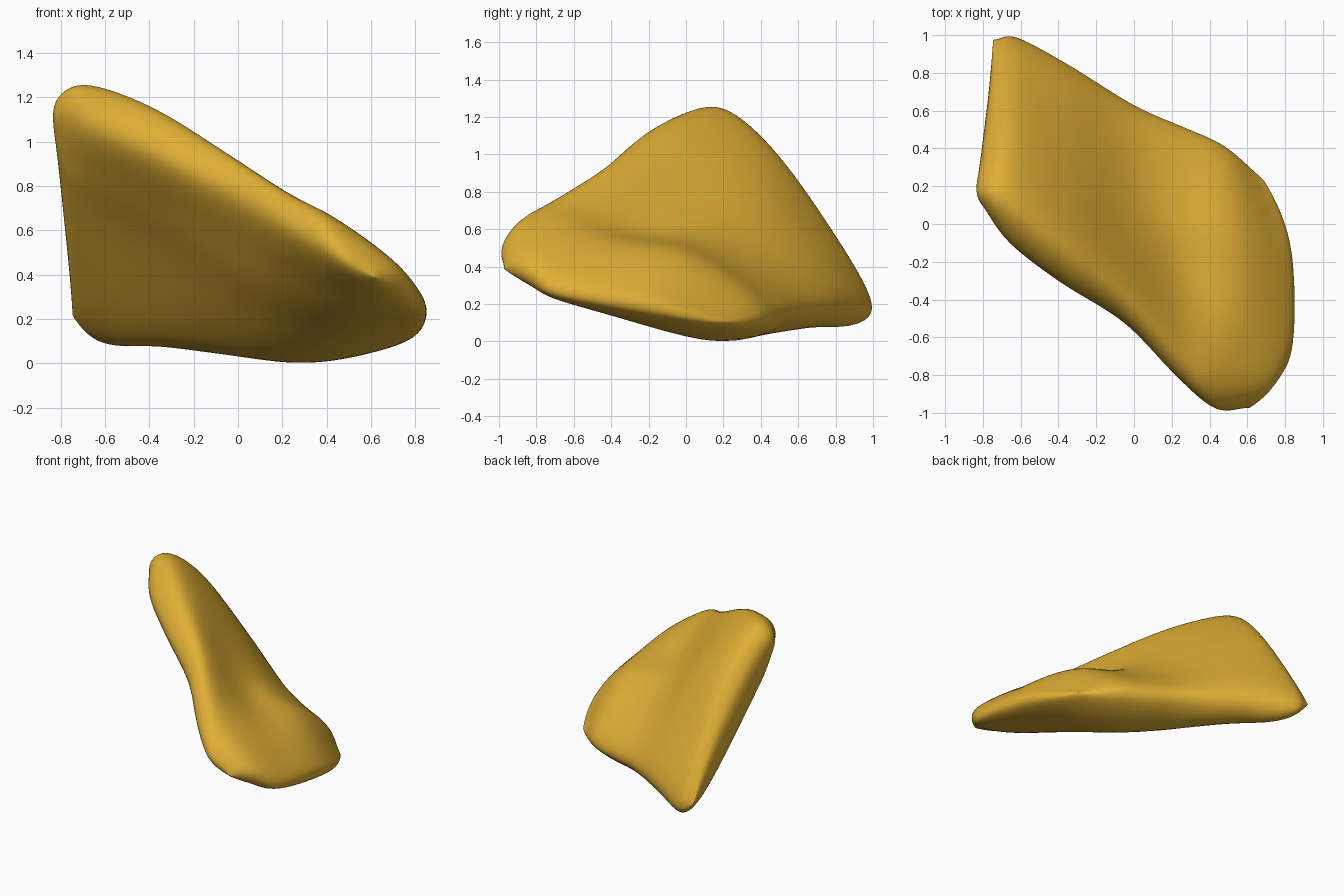
import bpy
import bmesh
from mathutils import Vector

STEPS = 10    # spline samples between neighbouring control points
REACH = 0.25  # how far the rounded ends continue past the last section


def remove_default_cube():
    cube = bpy.data.objects.get("Cube")
    if cube:
        bpy.data.objects.remove(cube, do_unlink=True)


def make_material(name, colour):
    material = bpy.data.materials.new(name)
    material.use_nodes = True
    material.diffuse_color = colour
    material.node_tree.nodes["Principled BSDF"].inputs["Base Color"].default_value = colour
    return material


def spline_point(before, start, end, after, t):
    """Catmull-Rom interpolation between start and end."""
    return 0.5 * (2 * start + (end - before) * t
                  + (2 * before - 5 * start + 4 * end - after) * t ** 2
                  + (3 * start - before - 3 * end + after) * t ** 3)


def closed_spline(points):
    count = len(points)
    return [spline_point(points[i - 1], points[i], points[(i + 1) % count],
                         points[(i + 2) % count], step / STEPS)
            for i in range(count) for step in range(STEPS)]


def open_spline(points):
    """The first and last points only steer the end tangents."""
    result = [spline_point(*points[i:i + 4], step / STEPS)
              for i in range(len(points) - 3) for step in range(STEPS)]
    return result + [points[-2]]


def rail(*points):
    return [Vector(point) for point in points]


# Rails run along the body from its low-x edge to its high-x edge
front_edge = rail((-.79, .08, 1.1), (-.66, -.11, 1.07), (-.38, -.325, .95), (-.05, -.53, .77),
                  (.22, -.81, .61), (.43, -.985, .49), (.57, -.98, .41))
ridge = rail((-.815, .17, 1.2), (-.68, .12, 1.265), (-.38, -.12, 1.16), (-.05, -.37, .955),
             (.22, -.63, .78), (.42, -.82, .67), (.69, -.86, .47))
upper_front = rail((-.785, .35, 1.09), (-.63, .4, 1.09), (-.33, .2, .97), (0, -.1, .76),
                   (.25, -.25, .59), (.54, -.42, .53), (.78, -.55, .36))
upper_back = rail((-.74, .68, .7), (-.61, .69, .72), (-.33, .52, .69), (0, .28, .55),
                  (.25, .1, .51), (.54, .02, .45), (.78, -.12, .27))
back_edge = rail((-.72, .99, .2), (-.62, 1, .19), (-.35, .86, .21), (0, .645, .18),
                 (.27, .53, .15), (.48, .43, .13), (.64, .28, .11))
under_back = rail((-.73, .76, .28), (-.6, .76, .115), (-.33, .55, .08), (0, .3, .025),
                  (.25, .17, -.005), (.48, .08, .015), (.75, 0, .09))
under_front = rail((-.775, .29, .78), (-.64, .27, .64), (-.36, .1, .51), (-.02, -.13, .33),
                   (.24, -.3, .22), (.5, -.5, .18), (.78, -.64, .21))
# Keep the lower front lip full between its two neighbouring rails
under_lip = [(a + b) / 2 + Vector((0, -.01, -.02))
             for a, b in zip(front_edge, under_front)]

rails = [front_edge, ridge, upper_front, upper_back,
         back_edge, under_back, under_front, under_lip]


def rounded_rail(index):
    """Wrap a rail round both ends on to the rail on the opposite side."""
    own, other = rails[index], rails[-index % len(rails)]
    middle = [(a + b) / 2 for a, b in zip(own, other)]
    low_end = middle[0] + (middle[0] - middle[1]) * REACH
    high_end = middle[-1] + (middle[-1] - middle[-2]) * REACH
    return open_spline([other[0], low_end] + own + [high_end, other[-1]])


def build_body(material):
    long_curves = [rounded_rail(i) for i in range(len(rails))]
    rings = [closed_spline(list(section)) for section in zip(*long_curves)]
    bm = bmesh.new()
    grid = [[bm.verts.new(point) for point in ring] for ring in rings]
    count = len(rings[0])
    for first, second in zip(grid, grid[1:]):
        for i in range(count):
            j = (i + 1) % count
            bm.faces.new((first[i], first[j], second[j], second[i]))
    # Zip up the two collapsed ends
    for ring in (grid[0], grid[-1]):
        pairs = {ring[-i % count]: ring[i] for i in range(1, count // 2)}
        bmesh.ops.weld_verts(bm, targetmap=pairs)
    for _ in range(12):
        bmesh.ops.smooth_vert(bm, verts=bm.verts, factor=.5,
                              use_axis_x=True, use_axis_y=True, use_axis_z=True)
    bmesh.ops.recalc_face_normals(bm, faces=bm.faces)

    mesh = bpy.data.meshes.new("smooth_body")
    bm.to_mesh(mesh)
    bm.free()
    mesh.materials.append(material)
    mesh.shade_smooth()
    body = bpy.data.objects.new("smooth_body", mesh)
    bpy.context.collection.objects.link(body)


remove_default_cube()
build_body(make_material("golden_yellow", (.75, .43, .035, 1)))
